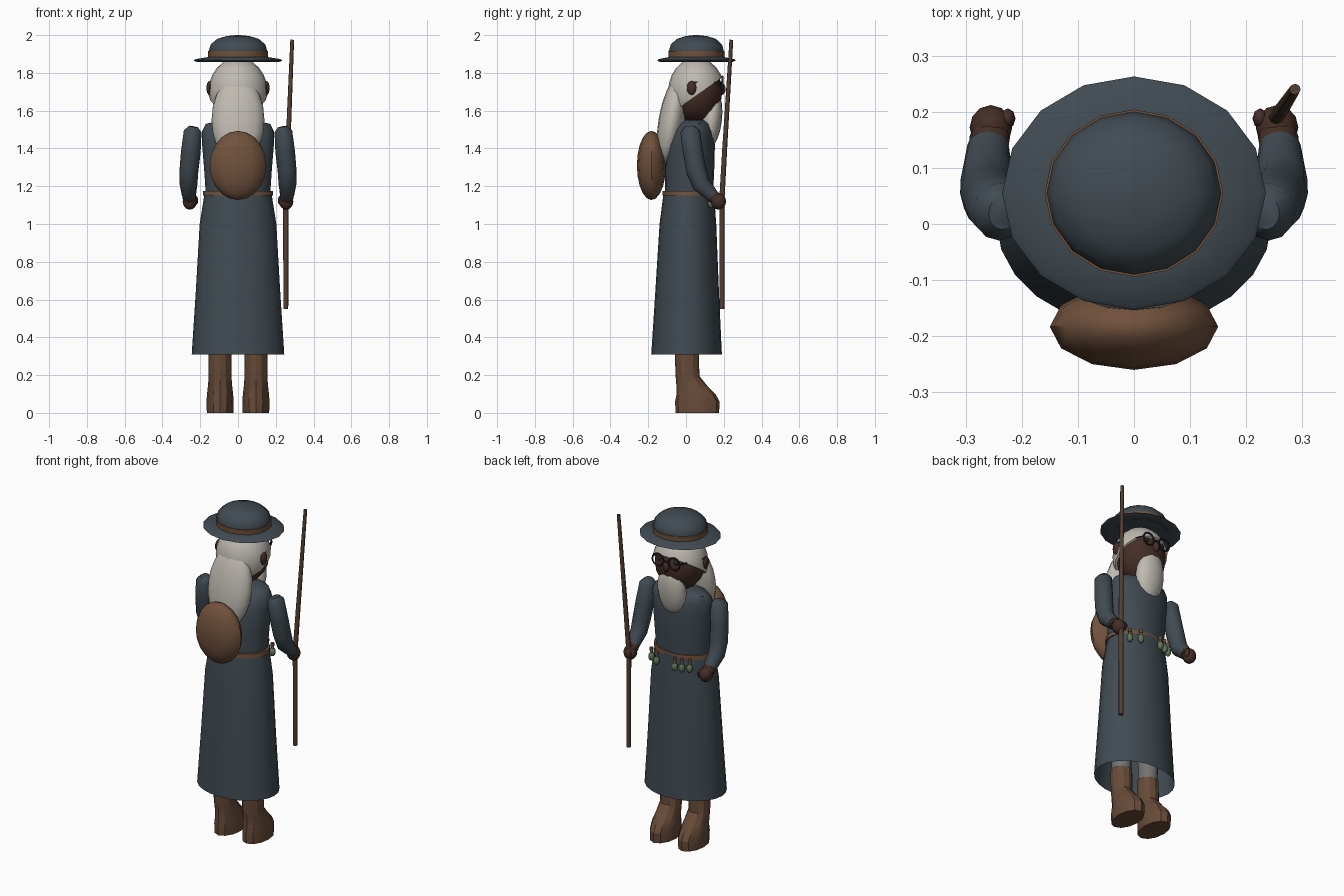
import bpy, bmesh
from math import pi, cos, sin, radians
from mathutils import Vector, Matrix

if "Cube" in bpy.data.objects:
    bpy.data.objects.remove(bpy.data.objects["Cube"])


def material(name, *rgb):
    m = bpy.data.materials.new(name)
    m.diffuse_color = (*rgb, 1)
    m.use_nodes = True
    m.node_tree.nodes["Principled BSDF"].inputs["Base Color"].default_value = m.diffuse_color
    return m


CLOTH = material("dark_cloth", .052, .070, .085)
LEATHER = material("leather", .165, .083, .045)
BOOT = material("boot_leather", .135, .070, .040)
SKIN = material("skin", .060, .027, .020)
HAIR = material("grey_hair", .52, .49, .44)
WOOD = material("wood", .085, .048, .030)
METAL = material("dark_metal", .02, .02, .025)
GLASS = material("green_glass", .12, .17, .10)
TROUSER = material("trouser", .17, .17, .17)


def finish(name, bm, mat, angle=50):
    bmesh.ops.recalc_face_normals(bm, faces=bm.faces)
    me = bpy.data.meshes.new(name)
    bm.to_mesh(me)
    bm.free()
    ob = bpy.data.objects.new(name, me)
    bpy.context.collection.objects.link(ob)
    me.materials.append(mat)
    bpy.ops.object.select_all(action='DESELECT')
    ob.select_set(True)
    bpy.context.view_layer.objects.active = ob
    bpy.ops.object.shade_smooth_by_angle(angle=radians(angle))
    return ob


def ball(name, loc, size, mat, tilt=0, segs=16, rings=10, cut=None):
    """Ellipsoid tilted about x; cut = (point, normal) removes the side below the plane."""
    bm = bmesh.new()
    m = Matrix.Translation(loc) @ Matrix.Rotation(radians(tilt), 4, 'X') @ Matrix.Diagonal((*size, 1))
    bmesh.ops.create_uvsphere(bm, u_segments=segs, v_segments=rings, radius=1, matrix=m)
    if cut:
        r = bmesh.ops.bisect_plane(bm, geom=bm.verts[:] + bm.edges[:] + bm.faces[:],
                                   plane_co=cut[0], plane_no=cut[1], clear_inner=True)
        edges = [e for e in r['geom_cut'] if isinstance(e, bmesh.types.BMEdge)]
        bmesh.ops.edgeloop_fill(bm, edges=edges)
    return finish(name, bm, mat)


def loft(name, rings, mat, segs=16, caps=True, follow=False, angle=50):
    """Elliptical rings (x, y, z, rx, ry); level, or square to the path if follow."""
    bm = bmesh.new()
    pts = [Vector(r[:3]) for r in rings]
    loops = []
    for i, r in enumerate(rings):
        u, v = Vector((1, 0, 0)), Vector((0, 1, 0))
        if follow:
            t = (pts[min(i + 1, len(pts) - 1)] - pts[max(i - 1, 0)]).normalized()
            v = t.cross(u).normalized()
            u = v.cross(t)
        loops.append([bm.verts.new(pts[i] + u * r[3] * cos(2 * pi * k / segs)
                                   + v * r[4] * sin(2 * pi * k / segs)) for k in range(segs)])
    for a, b in zip(loops, loops[1:]):
        for k in range(segs):
            n = (k + 1) % segs
            bm.faces.new((a[k], a[n], b[n], b[k]))
    if caps:
        bm.faces.new(loops[0])
        bm.faces.new(loops[-1])
    return finish(name, bm, mat, angle)


def torus(name, loc, R, r, mat):
    bpy.ops.mesh.primitive_torus_add(location=loc, rotation=(pi / 2, 0, 0), major_radius=R,
                                     minor_radius=r, major_segments=16, minor_segments=6)
    ob = bpy.context.object
    ob.name = name
    ob.data.materials.append(mat)
    bpy.ops.object.shade_smooth_by_angle(angle=radians(60))


# Robe: open skirt and torso with rounded shoulders
loft("robe_skirt", [(0, .003, .31, .245, .187), (0, .006, .65, .223, .168),
                    (0, .01, 1.0, .203, .15), (0, .015, 1.17, .176, .133)], CLOTH, 24, caps=False)
loft("robe_torso", [(0, .015, 1.15, .17, .128), (0, .02, 1.3, .18, .13), (0, .025, 1.42, .19, .128),
                    (0, .035, 1.49, .19, .11), (0, .045, 1.53, .17, .085),
                    (0, .05, 1.55, .09, .06)], CLOTH, 20)
loft("belt", [(0, .012, 1.15, .186, .137), (0, .012, 1.175, .184, .136)], LEATHER, 24)

# Head, cropped hair, back hair and beard
HEAD = (0, .055, 1.70)
loft("neck", [(0, .05, 1.5, .06, .06), (0, .05, 1.62, .06, .06)], SKIN, 12)
ball("head", HEAD, (.145, .137, .165), SKIN)
ball("hair_cap", HEAD, (.157, .15, .18), HAIR, segs=20, rings=12,
     cut=((0, .08, 1.697), (0, -.155, .22)))
ball("hair_back", (0, -.075, 1.55), (.14, .07, .235), HAIR, tilt=-10)
ball("beard", (0, .135, 1.55), (.09, .055, .155), HAIR, tilt=-7)
ball("nose", (0, .188, 1.715), (.022, .022, .032), SKIN, segs=10, rings=8)
for s, side in ((-1, "left"), (1, "right")):
    ball(f"{side}_ear", (s * .152, .03, 1.72), (.016, .026, .037), SKIN, segs=10, rings=8)
    # Spectacles
    torus(f"{side}_spectacle_rim", (s * .055, .193, 1.745), .037, .005, METAL)
    ball(f"{side}_eye", (s * .055, .172, 1.745), (.015, .012, .015), METAL, segs=8, rings=6)
    loft(f"{side}_spectacle_arm", [(s * .09, .193, 1.75, .004, .004), (s * .155, .04, 1.75, .004, .004)],
         METAL, 6, follow=True)
loft("spectacle_bridge", [(0, .196, 1.744, .019, .004), (0, .196, 1.752, .019, .004)], METAL, 6)

# Hat: dished brim, domed crown and band
loft("hat_brim", [(0, .055, 1.875, .14, .13), (0, .055, 1.857, .215, .19), (0, .055, 1.865, .235, .208),
                  (0, .055, 1.873, .225, .2), (0, .055, 1.885, .15, .14)], CLOTH)
loft("hat_crown", [(0, .055, 1.87, .15, .14), (0, .055, 1.915, .155, .145), (0, .055, 1.95, .145, .136),
                   (0, .055, 1.98, .11, .103), (0, .055, 1.995, .06, .056),
                   (0, .055, 2.0, .01, .01)], CLOTH)
loft("hat_band", [(0, .055, 1.885, .158, .148), (0, .055, 1.915, .159, .149)], LEATHER)

# Backpack
ball("backpack", (0, -.183, 1.31), (.15, .077, .183), LEATHER, segs=12, rings=10)

# Limbs on both sides
for s, side in ((-1, "left"), (1, "right")):
    loft(f"{side}_sleeve", [(s * .235, .02, 1.515, .025, .03), (s * .24, .022, 1.49, .047, .052),
                            (s * .25, .037, 1.38, .052, .053), (s * .26, .055, 1.28, .05, .053),
                            (s * .262, .08, 1.21, .047, .048), (s * .26, .14, 1.15, .037, .035)],
         CLOTH, 12, follow=True)
    loft(f"{side}_wrist", [(s * .26, .125, 1.165, .034, .034), (s * .257, .155, 1.135, .036, .034)],
         SKIN, 12, follow=True)
    ball(f"{side}_hand", (s * .255, .172, 1.12), (.038, .04, .044), SKIN, segs=12, rings=8)
    ball(f"{side}_thumb", (s * .225, .188, 1.125), (.014, .018, .026), SKIN, segs=8, rings=6)
    loft(f"{side}_leg", [(s * .095, .005, .27, .052, .055), (s * .095, .01, 1.0, .07, .07)], TROUSER, 12)
    loft(f"{side}_boot", [(s * .095, .06, 0, .07, .115), (s * .095, .06, .06, .072, .118),
                          (s * .095, .053, .1, .069, .103), (s * .095, .03, .145, .064, .081),
                          (s * .095, .008, .195, .06, .063), (s * .095, .004, .33, .06, .064)],
         BOOT, 12, angle=28)

# Staff, bent slightly above the hand
loft("staff", [(.253, .19, .55, .013, .013), (.253, .19, 1.13, .014, .014), (.264, .205, 1.4, .013, .013),
               (.287, .24, 1.975, .010, .010)], WOOD, 8, follow=True)

# Corked bottles hanging on the belt
for x in (.14, .085, -.045, -.085, -.125):
    y = .012 + .155 * (1 - (x / .2) ** 2) ** .5
    ball("bottle", (x, y + .01, 1.11), (.018, .018, .026), GLASS, segs=10, rings=8)
    loft("bottle_neck", [(x, y + .01, 1.12, .008, .008), (x, y + .01, 1.15, .008, .008)], GLASS, 8)
    loft("cork", [(x, y + .01, 1.145, .010, .010), (x, y + .01, 1.165, .011, .011)], LEATHER, 8)
